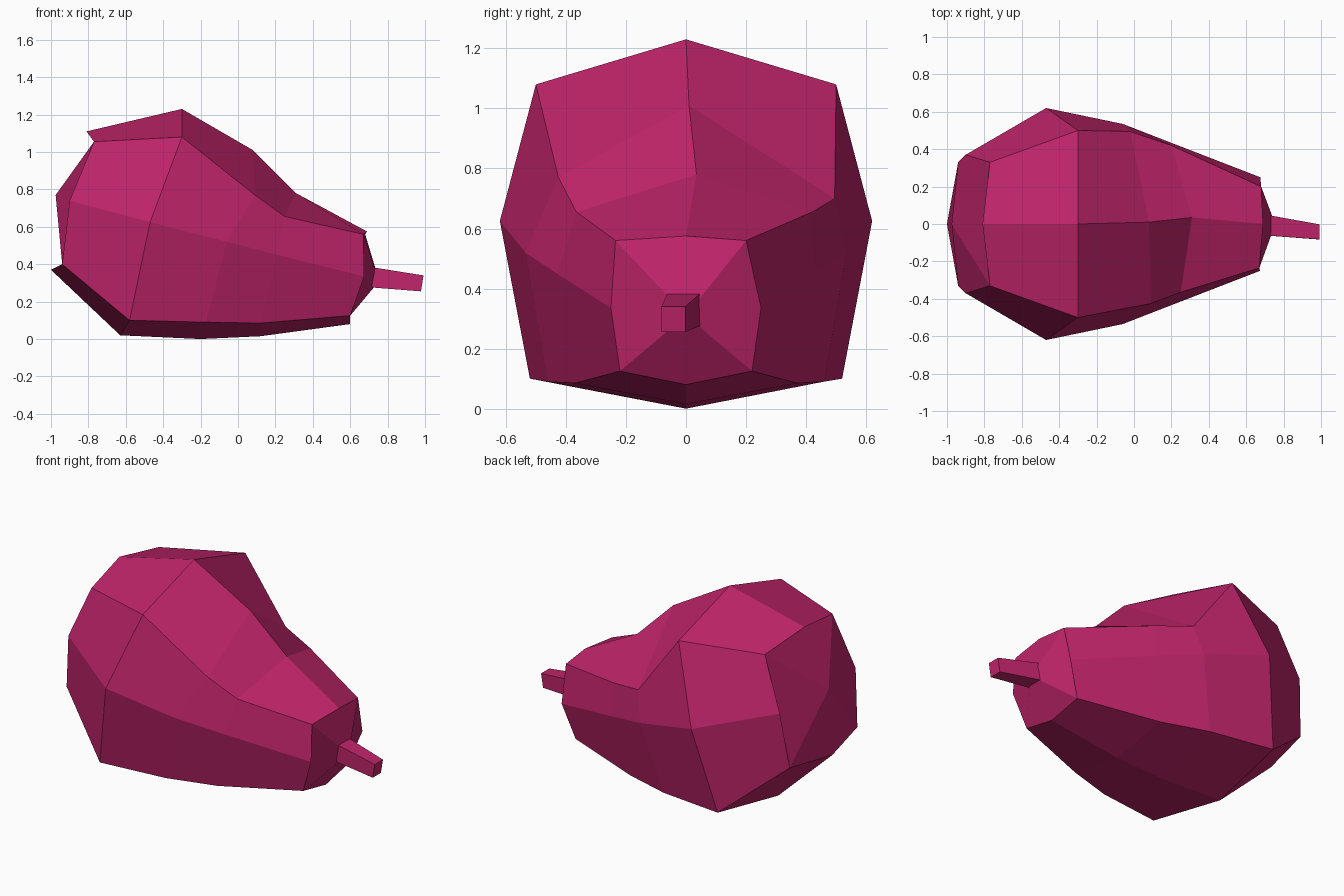
import bpy
import bmesh
from mathutils import Vector

default_cube = bpy.data.objects.get("Cube")
if default_cube:
    bpy.data.objects.remove(default_cube, do_unlink=True)


def make_material(name, colour):
    material = bpy.data.materials.new(name)
    material.use_nodes = True
    material.diffuse_color = colour
    material.node_tree.nodes["Principled BSDF"].inputs["Base Color"].default_value = colour
    return material


def finish_object(name, bm, material):
    bmesh.ops.recalc_face_normals(bm, faces=bm.faces)
    mesh = bpy.data.meshes.new(name)
    bm.to_mesh(mesh)
    bm.free()
    mesh.materials.append(material)
    mesh.shade_flat()
    obj = bpy.data.objects.new(name, mesh)
    bpy.context.collection.objects.link(obj)
    return obj


def full_ring(bm, half, back_shoulder=None):
    """Mirror a half section (top, shoulder, side, lower side, bottom) into eight verts."""
    back = [(x, -y, z) for x, y, z in half[3:0:-1]]
    if back_shoulder:
        back[-1] = back_shoulder
    return [bm.verts.new(point) for point in half + back]


def bridge(bm, first, second):
    count = len(first)
    for i in range(count):
        j = (i + 1) % count
        bm.faces.new((first[i], first[j], second[j], second[i]))


def cap_with_centre(bm, ring, centre):
    """Close an eight sided ring with four quads meeting in the middle."""
    middle = bm.verts.new(centre)
    for i in range(0, len(ring), 2):
        previous, following = ring[i - 1], ring[(i + 1) % len(ring)]
        bm.faces.new((previous, ring[i], following, middle))


def square_section(bm, x_top, x_low, y_mid, half_width, z_top, z_low):
    return [
        bm.verts.new(Vector((x_top, y_mid - half_width, z_top))),
        bm.verts.new(Vector((x_top, y_mid + half_width, z_top))),
        bm.verts.new(Vector((x_low, y_mid + half_width, z_low))),
        bm.verts.new(Vector((x_low, y_mid - half_width, z_low))),
    ]


magenta = make_material("magenta skin", (0.53, 0.018, 0.145, 1))

# Half cross-sections of the fruit, from the blunt end to the narrow neck
blunt_end = [(-.81, 0, 1.11), (-.77, -.33, 1.055), (-.9, -.37, .74), (-.94, -.33, .4), (-1, 0, .37)]
belly = [(-.3, 0, 1.23), (-.3, -.5, 1.08), (-.47, -.62, .625), (-.58, -.52, .1), (-.63, 0, .02)]
waist = [(.08, .01, 1.01), (.09, -.425, .77), (-.06, -.535, .52), (-.17, -.46, .09), (-.2, 0, 0)]
neck = [(.31, .035, .78), (.25, -.365, .655), (.21, -.43, .45), (.12, -.37, .085), (.12, 0, .015)]
tip = [(.69, 0, .575), (.67, -.235, .56), (.675, -.25, .335), (.6, -.22, .125), (.6, 0, .08)]

# Fruit body, with a deeper dent in its back shoulder
body = bmesh.new()
rings = [
    full_ring(body, blunt_end),
    full_ring(body, belly),
    full_ring(body, waist, back_shoulder=(-.02, .495, .7)),
    full_ring(body, neck, back_shoulder=(.2, .42, .655)),
    full_ring(body, tip, back_shoulder=(.68, .2, .56)),
]
for first, second in zip(rings, rings[1:]):
    bridge(body, first, second)
cap_with_centre(body, rings[0], (-.975, 0, .77))
cap_with_centre(body, rings[-1], (.755, 0, .31))
finish_object("fruit_body", body, magenta)

# Tapered square stem, sunk into the neck
stem = bmesh.new()
root = square_section(stem, .66, .66, 0, .058, .393, .28)
end = square_section(stem, .992, .978, -.042, .04, .34, .255)
bridge(stem, root, end)
stem.faces.new(root)
stem.faces.new(end)
finish_object("stem", stem, magenta)
